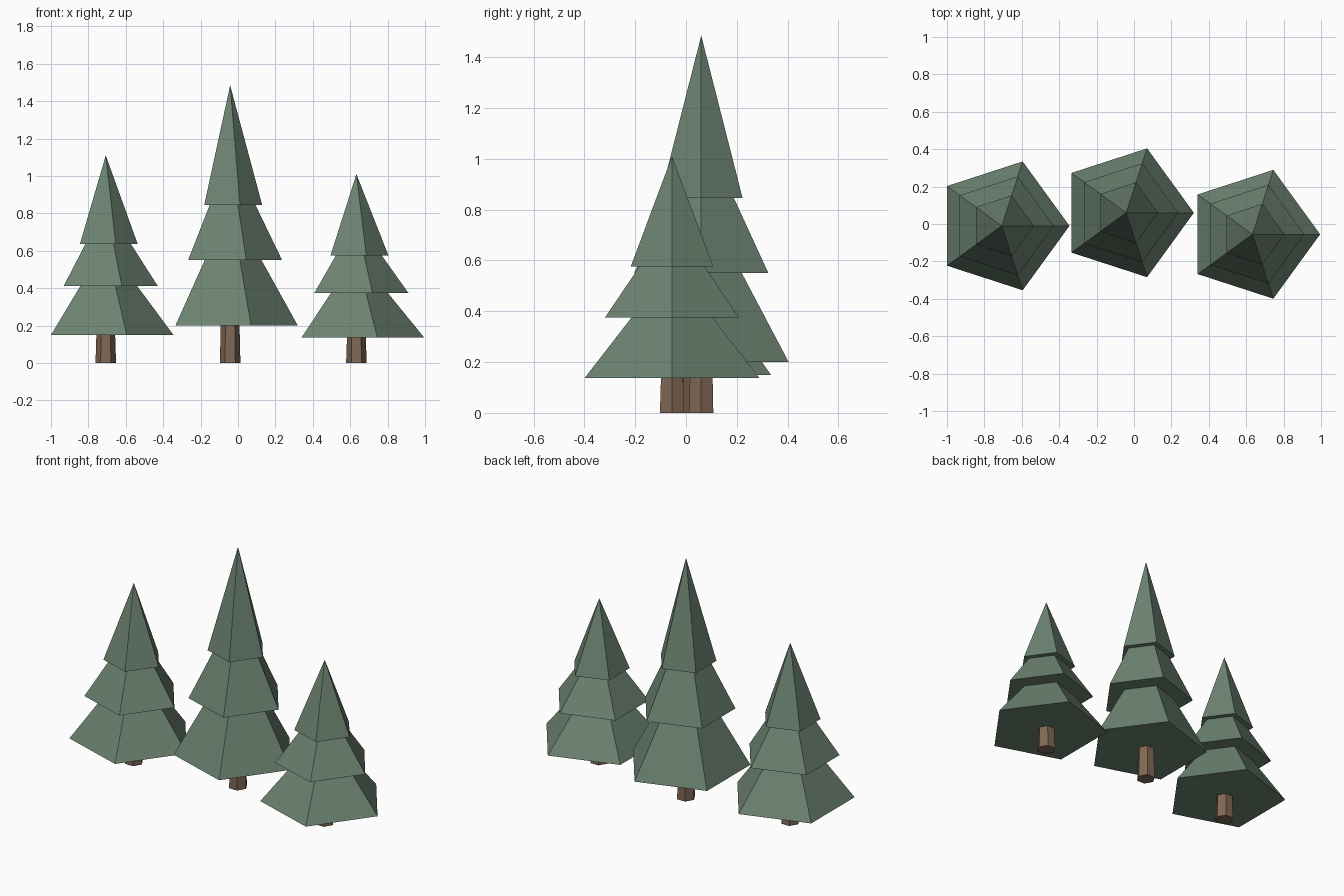
import bpy, bmesh, math

if "Cube" in bpy.data.objects:
    bpy.data.objects.remove(bpy.data.objects["Cube"])


def material(name, rgb):
    m = bpy.data.materials.new(name)
    m.diffuse_color = (*rgb, 1)
    m.use_nodes = True
    m.node_tree.nodes["Principled BSDF"].inputs["Base Color"].default_value = m.diffuse_color
    return m


GREEN = material("pine_green", (0.150, 0.225, 0.165))
BROWN = material("bark_brown", (0.216, 0.138, 0.089))


def lathe(name, sides, profile, mat, location):
    """Flat-sided solid from (radius, height) rings, closed at both ends."""
    bm = bmesh.new()
    rings = []
    for r, z in profile:
        if r == 0:
            rings.append([bm.verts.new((0, 0, z))] * sides)
        else:
            angles = [math.tau * i / sides for i in range(sides)]
            rings.append([bm.verts.new((r * math.cos(a), r * math.sin(a), z)) for a in angles])
    for low, high in zip(rings, rings[1:]):
        for i in range(sides):
            j = (i + 1) % sides
            corners = [low[i], low[j], high[j], high[i]]
            bm.faces.new(list(dict.fromkeys(corners)))
    for ring in (rings[0], rings[-1]):
        if len(set(ring)) == sides:
            bm.faces.new(ring)
    bmesh.ops.recalc_face_normals(bm, faces=bm.faces)
    mesh = bpy.data.meshes.new(name)
    bm.to_mesh(mesh)
    bm.free()
    mesh.materials.append(mat)
    obj = bpy.data.objects.new(name, mesh)
    obj.location = location
    bpy.context.collection.objects.link(obj)
    return obj


def pine(label, x, y, z1, z2, z3, tip):
    # three five-sided tiers, each overhanging the one above its narrow top
    lathe(label + "_foliage", 5, [
        (0.362, z1), (0.168, z2),
        (0.278, z2), (0.135, z3),
        (0.171, z3), (0, tip)], GREEN, (x, y, 0))
    # six-sided tapered trunk
    lathe(label + "_trunk", 6, [(0.055, 0), (0.050, z1 + 0.01)], BROWN, (x, y, 0))


pine("left_pine", -0.707, -0.01, 0.15, 0.412, 0.636, 1.11)
pine("middle_pine", -0.042, 0.06, 0.20, 0.55, 0.846, 1.485)
pine("right_pine", 0.633, -0.055, 0.137, 0.375, 0.576, 1.01)
